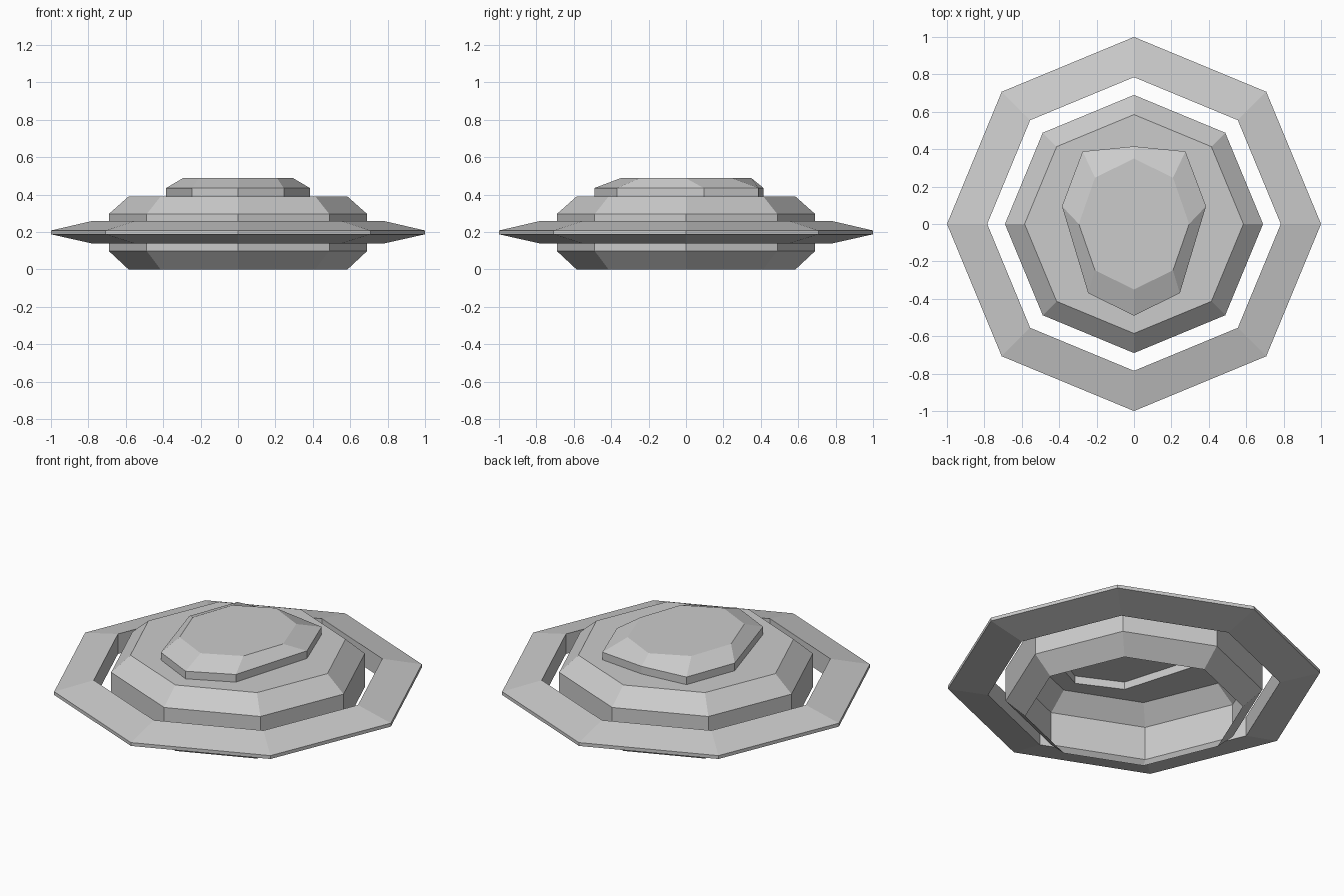
import bpy
from math import sin, cos, pi

if "Cube" in bpy.data.objects:
    bpy.data.objects.remove(bpy.data.objects["Cube"])


def octagon(rx, z, ry=None):
    ry = ry or rx
    return [(rx * cos(i * pi / 4), ry * sin(i * pi / 4), z) for i in range(8)]


def loft(name, loops, closed=False, caps=()):
    """Skin a stack of 8-point loops; caps lists the loops to fill."""
    verts = [v for loop in loops for v in loop]
    n = len(loops)
    faces = []
    for k in range(n if closed else n - 1):
        a, b = k * 8, (k + 1) % n * 8
        for i in range(8):
            j = (i + 1) % 8
            faces.append((a + i, a + j, b + j, b + i))
    for c in caps:
        faces.append(tuple(c * 8 + i for i in range(8)))
    mesh = bpy.data.meshes.new(name)
    mesh.from_pydata(verts, [], faces)
    mesh.update()
    obj = bpy.data.objects.new(name, mesh)
    bpy.context.collection.objects.link(obj)
    return obj


# Dome outline: right half mirrored, ordered from the right-hand corner
right = [(.385, .095), (.275, .388), (.245, -.37)]
dome = [right[0], right[1], (0, .415), (-.275, .388),
        (-.385, .095), (-.245, -.37), (0, -.49), right[2]]


def dome_loop(z):
    return [(x, y, z) for x, y in dome]


# Floating outer ring, tapering to a thin rim
loft("outer_ring", [octagon(.785, .14), octagon(1, .188),
                    octagon(1, .208), octagon(.785, .258)], closed=True)

# Hollow body open at the bottom, its top deck and the raised dome base
loft("body_shell", [octagon(.585, 0), octagon(.69, .098), octagon(.69, .297),
                    octagon(.585, .39), dome_loop(.39), dome_loop(.435)])

# Dome cap, closed above and below
loft("dome_cap", [dome_loop(.435), octagon(.295, .488, .35)], caps=(0, 1))

# Make all faces point outward
import bmesh
for obj in bpy.data.objects:
    bm = bmesh.new()
    bm.from_mesh(obj.data)
    bmesh.ops.recalc_face_normals(bm, faces=bm.faces)
    bm.to_mesh(obj.data)
    bm.free()
